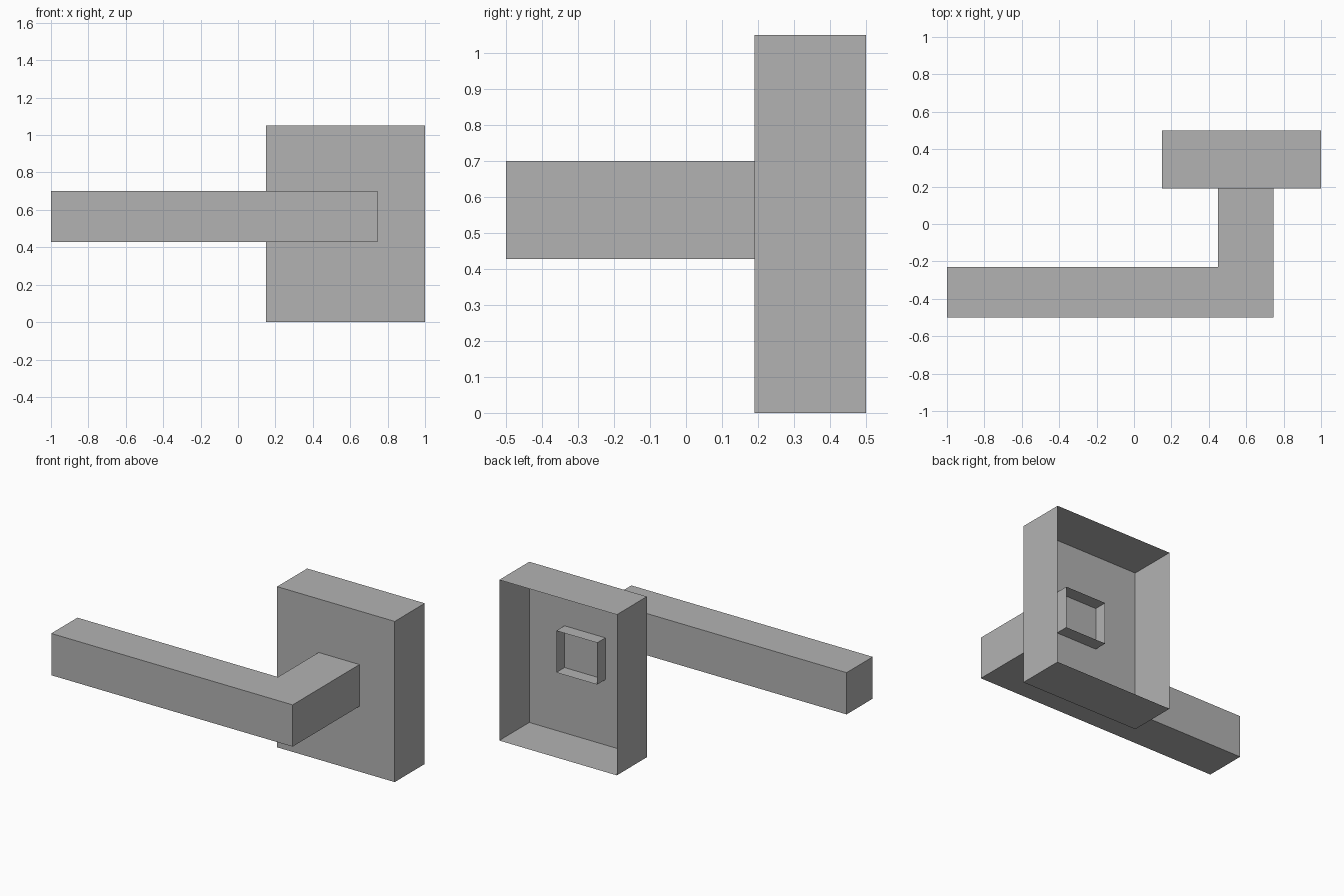
import bpy
import bmesh
from mathutils import Vector

cube = bpy.data.objects.get("Cube")
if cube:
    bpy.data.objects.remove(cube, do_unlink=True)

# Single flat grey finish
GREY = (0.45, 0.45, 0.45, 1.0)
grey = bpy.data.materials.new("satin_grey")
grey.use_nodes = True
grey.diffuse_color = GREY
grey.node_tree.nodes["Principled BSDF"].inputs["Base Color"].default_value = GREY


def open_back_prism(name, outline, bottom, top):
    """Extrude a plan outline upwards and leave its rearmost face open."""
    bm = bmesh.new()
    base = bm.faces.new([bm.verts.new((x, y, bottom)) for x, y in outline])
    grown = bmesh.ops.extrude_face_region(bm, geom=[base], use_keep_orig=True)
    lifted = [v for v in grown["geom"] if isinstance(v, bmesh.types.BMVert)]
    bmesh.ops.translate(bm, verts=lifted, vec=Vector((0, 0, top - bottom)))
    bmesh.ops.recalc_face_normals(bm, faces=bm.faces)
    back = max(bm.faces, key=lambda f: f.calc_center_median().y)
    bmesh.ops.delete(bm, geom=[back], context="FACES_ONLY")
    mesh = bpy.data.meshes.new(name)
    bm.to_mesh(mesh)
    bm.free()
    mesh.materials.append(grey)
    obj = bpy.data.objects.new(name, mesh)
    bpy.context.collection.objects.link(obj)
    return obj


# Hollow rectangular wall plate
open_back_prism("wall_plate",
                [(0.15, 0.19), (1.0, 0.19), (1.0, 0.5), (0.15, 0.5)],
                0.0, 1.05)

# L-shaped lever whose hollow neck passes through the plate
open_back_prism("lever_handle",
                [(-1.0, -0.5), (0.745, -0.5), (0.745, 0.275),
                 (0.45, 0.275), (0.45, -0.23), (-1.0, -0.23)],
                0.427, 0.7)
